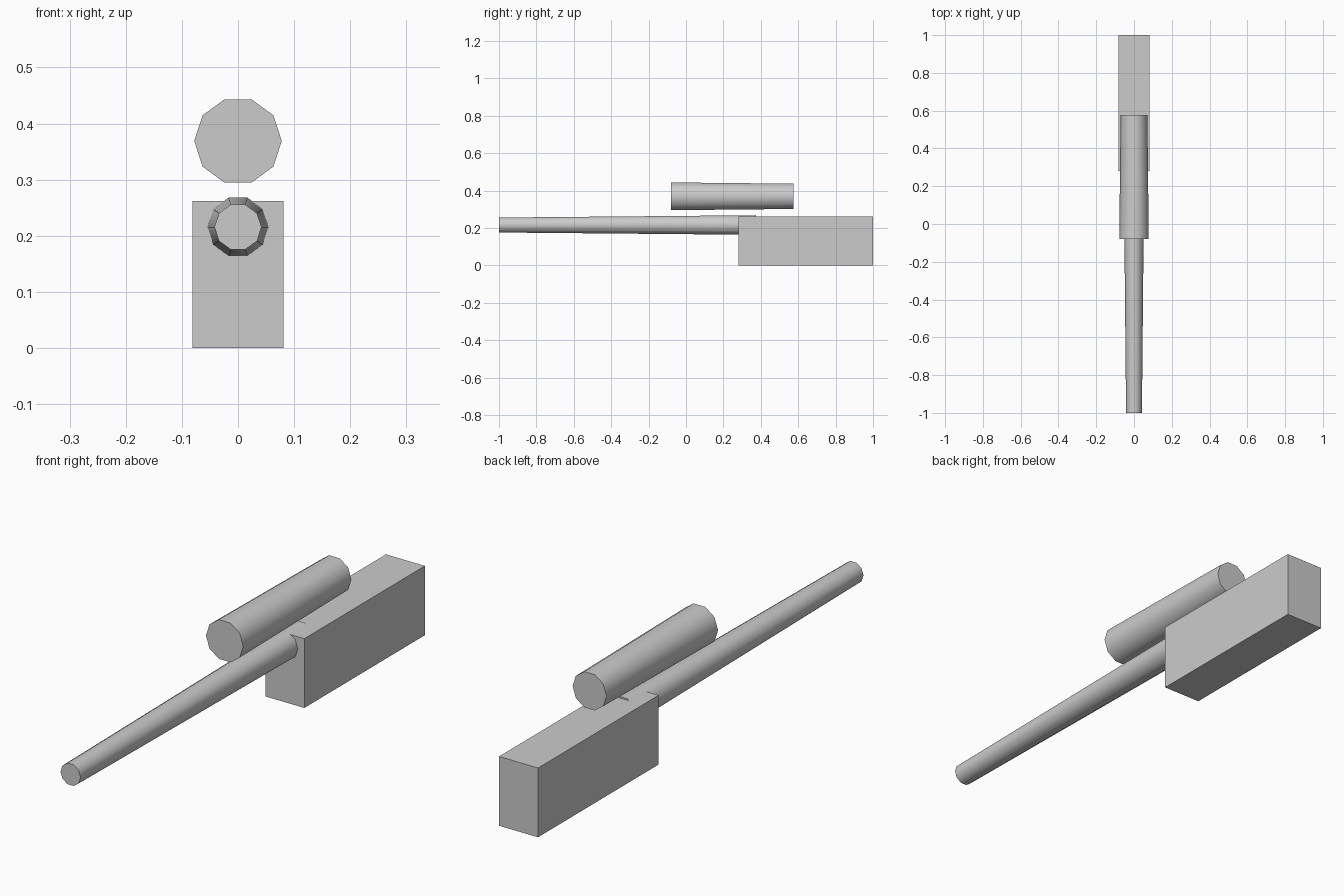
import bpy
import math

if "Cube" in bpy.data.objects:
    bpy.data.objects.remove(bpy.data.objects["Cube"], do_unlink=True)

grey = bpy.data.materials.new("plain grey")
grey.use_nodes = True
colour = (0.6, 0.6, 0.6, 1)
grey.diffuse_color = colour
grey.node_tree.nodes["Principled BSDF"].inputs["Base Color"].default_value = colour


def tapered_tube(name, front_y, back_y, front_radius, back_radius, z):
    """Ten-sided solid along y, flat on top, with smooth sides and sharp ends."""
    bpy.ops.mesh.primitive_cone_add(
        vertices=10, radius1=back_radius, radius2=front_radius,
        depth=back_y - front_y, location=(0, (front_y + back_y) / 2, z),
        rotation=(math.radians(90), 0, 0))
    tube = bpy.context.object
    tube.name = name
    # Turn the decagon so that a corner points sideways
    for v in tube.data.vertices:
        x, y = v.co.x, v.co.y
        v.co.x, v.co.y = y, -x
    bpy.ops.object.shade_smooth_by_angle(angle=math.radians(40))
    tube.data.materials.append(grey)
    return tube


# Long barrel, its back end sunk into the body
tapered_tube("barrel", -1.0, 0.375, 0.042, 0.055, 0.2155)

# Sight tube floating above, slightly narrower at the back
tapered_tube("sight_tube", -0.08, 0.576, 0.078, 0.071, 0.369)

# Box body
bpy.ops.mesh.primitive_cube_add(size=1, location=(0, 0.64, 0.131))
body = bpy.context.object
body.name = "body"
body.scale = (0.163, 0.72, 0.262)
bpy.ops.object.transform_apply(location=False, rotation=False, scale=True)
body.data.materials.append(grey)
